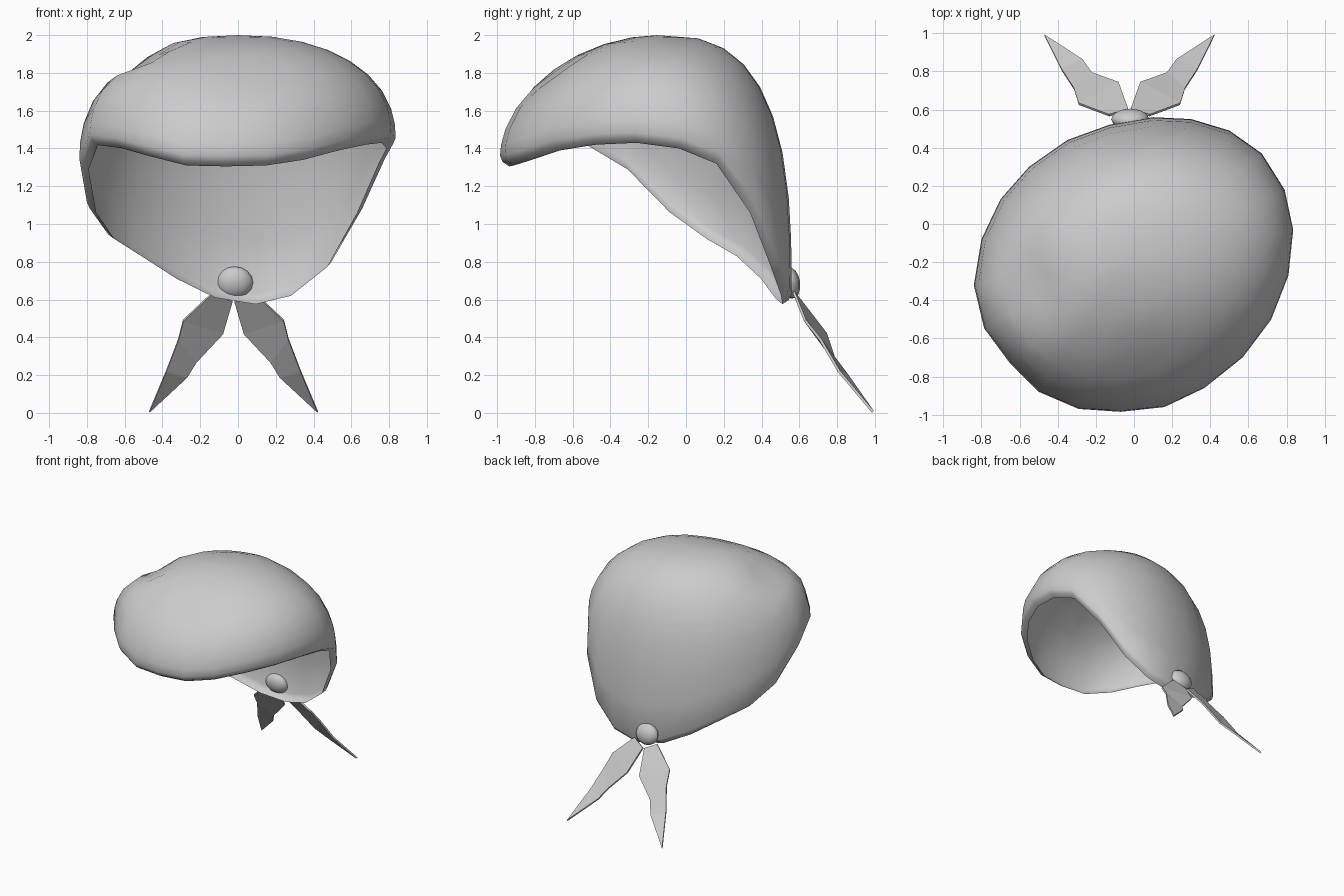
import bpy, bmesh
from math import sin, cos, pi, exp
from mathutils import Vector

if "Cube" in bpy.data.objects:
    bpy.data.objects.remove(bpy.data.objects["Cube"])

def make_object(name, bm, angle=50):
    me = bpy.data.meshes.new(name)
    bm.to_mesh(me)
    bm.free()
    ob = bpy.data.objects.new(name, me)
    bpy.context.collection.objects.link(ob)
    bpy.ops.object.select_all(action='DESELECT')
    ob.select_set(True)
    bpy.context.view_layer.objects.active = ob
    if angle:
        bpy.ops.object.shade_smooth_by_angle(angle=angle * pi / 180)
    return ob

# Rim outline: x, y and lowest height of the hem
RIM = [(-.84, -.32, 1.29), (-.80, -.08, 1.06), (-.70, .13, .92), (-.55, .30, .83),
       (-.35, .44, .71), (-.13, .52, .61), (.10, .56, .575), (.30, .55, .62),
       (.50, .49, .77), (.67, .37, 1.06), (.79, .18, 1.32), (.835, -.03, 1.40),
       (.81, -.27, 1.43), (.72, -.50, 1.42), (.57, -.70, 1.39), (.37, -.86, 1.34),
       (.16, -.96, 1.31), (-.07, -.985, 1.305), (-.29, -.97, 1.31), (-.50, -.88, 1.36),
       (-.67, -.74, 1.41), (-.79, -.55, 1.42)]
CENTRE = Vector((0, -.15))
# Pits pressed into the cloth: place, radius, depth
DENTS = [(Vector((-.53, -.35, 1.85)), .12, .09), (Vector((.07, -.74, 1.80)), .11, .04),
         (Vector((-.68, -.68, 1.54)), .13, .04)]

def shell_point(rim, phi, inset=0):
    x, y, zb = rim
    out = Vector((x, y)) - CENTRE
    front = max(0, -out.normalized().y)
    out *= (out.length - inset) / out.length
    z0 = zb + .055
    n = 2.2 + .6 * max(0, 1.36 - zb) / .76 - .4 * front ** 2
    r, h = cos(phi) ** (2 / n), sin(phi) ** (2 / n)
    p = Vector((*(CENTRE + out * r), z0 + (2 - z0) * h))
    for c, rad, depth in DENTS:
        inward = (Vector((0, -.15, 1.2)) - c).normalized()
        p += inward * depth * exp(-((p - c).length / rad) ** 2)
    return p

# Head cloth: open single-layer dome with its hem turned inward
bm = bmesh.new()
steps = [.88, .76, .64, .52, .40, .28, .16, .07, 0]
rings = [[shell_point(r, s * pi / 2) for r in RIM] for s in steps]
for inset, drop in ((.015, .032), (.05, .055)):
    rings.append([shell_point(r, 0, inset) - Vector((0, 0, drop)) for r in RIM])
loops = [[bm.verts.new(p) for p in ring] for ring in rings]
pole = bm.verts.new((0, -.15, 2.0))
n = len(RIM)
for i in range(n):
    j = (i + 1) % n
    # the outline runs clockwise from above, so this order faces outward
    bm.faces.new((loops[0][j], loops[0][i], pole))
    for a, b in zip(loops, loops[1:]):
        bm.faces.new((a[i], a[j], b[j], b[i]))
make_object("head_cloth", bm, 60)

# Knot at the nape
bm = bmesh.new()
bmesh.ops.create_uvsphere(bm, u_segments=12, v_segments=8, radius=1)
for v in bm.verts:
    v.co = Vector((-.02 + v.co.x * .1, .55 + v.co.y * .055, .69 + v.co.z * .085))
    v.co.y += .12 * (.69 - v.co.z)
make_object("knot", bm)

# Two cloth tails, mirrored about the knot
TAIL = [((-.13, .57, .64), (-.03, .60, .59)), ((-.29, .63, .49), (-.08, .74, .42)),
        ((-.315, .71, .39), (-.22, .79, .27)), ((-.38, .81, .22), (-.27, .86, .19))]
TIP = (-.47, .99, .005)
for side, name in ((1, "left_tail"), (-1, "right_tail")):
    bm = bmesh.new()
    def vert(p):
        return bm.verts.new((-.024 + side * (p[0] + .024), p[1], p[2]))
    rows = [(vert(a), vert(b)) for a, b in TAIL]
    for (a, b), (c, d) in zip(rows, rows[1:]):
        bm.faces.new((a, b, d, c))
    bm.faces.new((*rows[-1], vert(TIP)))
    bmesh.ops.recalc_face_normals(bm, faces=bm.faces[:])
    ob = make_object(name, bm, 0)
    mod = ob.modifiers.new("thickness", 'SOLIDIFY')
    mod.thickness = .014
    mod.offset = 0
